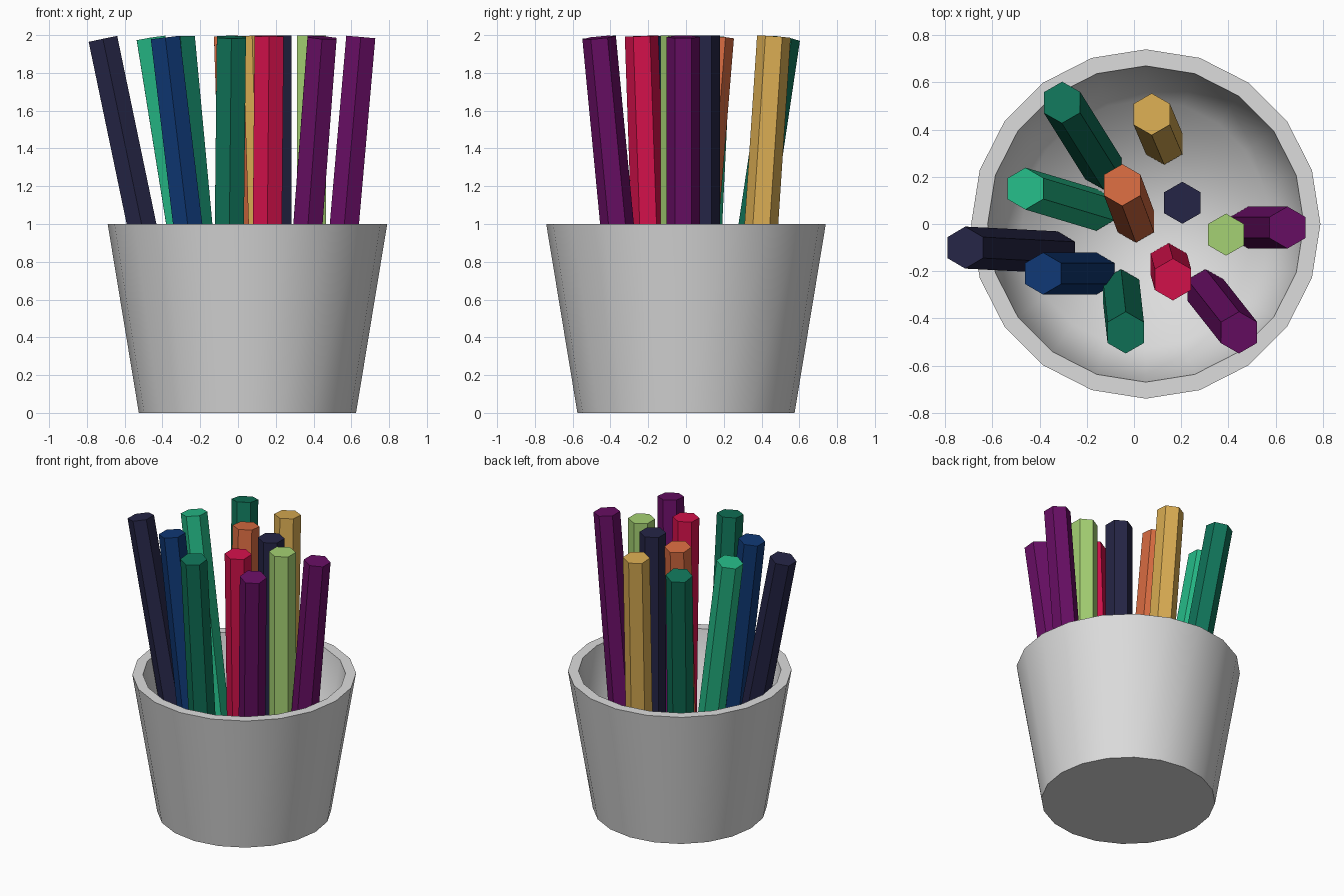
import bpy, bmesh, math
from mathutils import Vector, Matrix

if "Cube" in bpy.data.objects:
    bpy.data.objects.remove(bpy.data.objects["Cube"])


def material(name, rgb):
    def lin(c):
        c /= 255
        return c / 12.92 if c <= 0.04045 else ((c + 0.055) / 1.055) ** 2.4
    m = bpy.data.materials.new(name)
    m.diffuse_color = (*[lin(c) for c in rgb], 1)
    m.use_nodes = True
    m.node_tree.nodes["Principled BSDF"].inputs["Base Color"].default_value = m.diffuse_color
    return m


MATS = {n: material(n.replace("_", " "), c) for n, c in {
    "grey": (220, 220, 220), "navy": (37, 37, 70), "teal": (37, 186, 135),
    "blue": (15, 56, 117), "dark_green": (16, 116, 89), "red": (212, 17, 75),
    "purple": (104, 14, 100), "lime": (165, 209, 115),
    "orange": (217, 108, 65), "gold": (217, 172, 82)}.items()}


def add_object(name, bm, mat):
    bmesh.ops.recalc_face_normals(bm, faces=bm.faces[:])
    me = bpy.data.meshes.new(name)
    bm.to_mesh(me)
    bm.free()
    me.materials.append(MATS[mat])
    ob = bpy.data.objects.new(name, me)
    bpy.context.collection.objects.link(ob)
    return ob


# Cup: profile (radius, height) from outer base, over the rim, to inner floor
SIDES = 20
PROFILE = [(0.575, 0.0), (0.74, 1.0), (0.67, 1.0), (0.525, 0.1)]
bm = bmesh.new()
rings = [[bm.verts.new((0.05 + r * math.cos(2 * math.pi * i / SIDES),
                        r * math.sin(2 * math.pi * i / SIDES), z))
          for i in range(SIDES)] for r, z in PROFILE]
for k, (a, b) in enumerate(zip(rings, rings[1:])):
    for i in range(SIDES):
        j = (i + 1) % SIDES
        f = bm.faces.new((a[i], a[j], b[j], b[i]))
        f.smooth = k != 1
bm.faces.new(rings[0])
bm.faces.new(rings[-1]).smooth = True
# keep base and rim edges crisp, inner floor blends into the wall
for ring in rings[:3]:
    for i in range(SIDES):
        bm.edges.get((ring[i], ring[(i + 1) % SIDES])).smooth = False
add_object("cup", bm, "grey")

# Pencils: name, colour, top x/y, bottom x/y
PENCILS = [
    ("dark_green_back_pencil", "dark_green", (-0.305, 0.515), (-0.13, 0.235)),
    ("teal_pencil", "teal", (-0.46, 0.15), (-0.16, 0.06)),
    ("navy_leaning_pencil", "navy", (-0.715, -0.10), (-0.325, -0.12)),
    ("blue_pencil", "blue", (-0.385, -0.21), (-0.16, -0.21)),
    ("dark_green_front_pencil", "dark_green", (-0.035, -0.46), (-0.055, -0.28)),
    ("purple_front_pencil", "purple", (0.445, -0.46), (0.303, -0.28)),
    ("red_pencil", "red", (0.165, -0.235), (0.147, -0.17)),
    ("lime_pencil", "lime", (0.39, -0.045), (0.39, -0.045)),
    ("purple_right_pencil", "purple", (0.65, -0.015), (0.485, -0.015)),
    ("navy_upright_pencil", "navy", (0.205, 0.09), (0.205, 0.09)),
    ("orange_pencil", "orange", (-0.05, 0.165), (0.008, 0.01)),
    ("gold_pencil", "gold", (0.075, 0.465), (0.128, 0.34)),
]
for name, colour, top, bottom in PENCILS:
    lean = (Vector(top) - Vector(bottom)).length / 1.9
    t = Vector((*top, 1.998 - 0.09 * lean))
    b = Vector((*bottom, 0.11))
    axis = t - b
    rot = Vector((0, 0, 1)).rotation_difference(axis).to_matrix().to_4x4()
    place = Matrix.Translation((t + b) / 2) @ rot @ Matrix.Rotation(math.pi / 6, 4, 'Z')
    # hexagon with corners pointing along +-y
    place = Matrix.Translation((t + b) / 2) @ rot
    bm = bmesh.new()
    hexes = [[bm.verts.new(place @ Vector((0.089 * math.sin(i * math.pi / 3),
                                           0.089 * math.cos(i * math.pi / 3), h)))
              for i in range(6)] for h in (-axis.length / 2, axis.length / 2)]
    for i in range(6):
        j = (i + 1) % 6
        bm.faces.new((hexes[0][i], hexes[0][j], hexes[1][j], hexes[1][i]))
    bm.faces.new(hexes[0])
    bm.faces.new(hexes[1])
    add_object(name, bm, colour)
